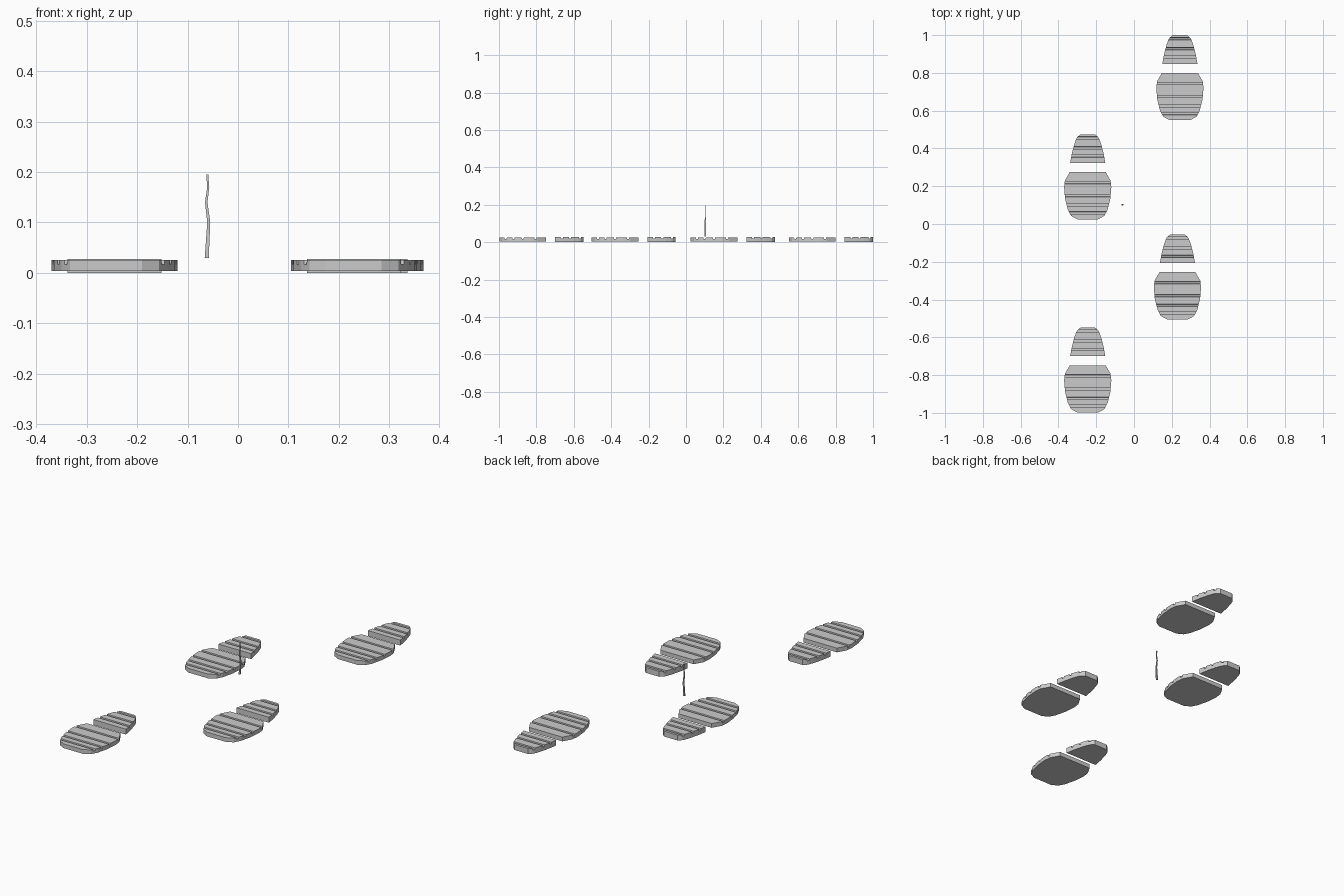
import bpy

cube = bpy.data.objects.get("Cube")
if cube:
    bpy.data.objects.remove(cube)

grey = bpy.data.materials.new("grey_rubber")
grey.use_nodes = True
colour = (0.6, 0.6, 0.6, 1)
grey.diffuse_color = colour
grey.node_tree.nodes["Principled BSDF"].inputs["Base Color"].default_value = colour


def loft(name, rings, location=(0, 0, 0)):
    """Skin a row of four-cornered rings and cap both ends."""
    verts = [v for ring in rings for v in ring]
    faces = [(3, 2, 1, 0)]
    for a in range(0, len(verts) - 4, 4):
        for i in range(4):
            j = (i + 1) % 4
            faces.append((a + i, a + j, a + 4 + j, a + 4 + i))
    last = len(verts) - 4
    faces.append(tuple(range(last, last + 4)))
    mesh = bpy.data.meshes.new(name)
    mesh.from_pydata(verts, [], faces)
    mesh.materials.append(grey)
    obj = bpy.data.objects.new(name, mesh)
    obj.location = location
    bpy.context.collection.objects.link(obj)
    return obj


def half_width(outline, y):
    for (y0, w0), (y1, w1) in zip(outline, outline[1:]):
        if y <= y1:
            return w0 + (w1 - w0) * (y - y0) / (y1 - y0)
    return outline[-1][1]


def tread(name, outline, grooves, bottom, top, location):
    """Flat pad with straight grooves cut across its upper side."""
    half, wall, depth = 0.006, 0.001, 0.009
    stations = []
    for g in grooves:
        stations += [(g - half, top), (g - half + wall, top - depth),
                     (g + half - wall, top - depth), (g + half, top)]
    for y, w in outline:
        if all(abs(y - g) > half for g in grooves):
            stations.append((y, top))
    rings = []
    for y, z in sorted(stations):
        w = half_width(outline, y)
        rings.append([(-w, y, bottom), (w, y, bottom), (w, y, z), (-w, y, z)])
    # ring order runs along +y, so reverse each ring for outward normals
    return loft(name, [ring[::-1] for ring in rings], location)


# Half-width outlines, measured along y from the front edge of each pad
sole_outline = [(0, 0.055), (0.018, 0.088), (0.05, 0.105), (0.11, 0.12),
                (0.17, 0.125), (0.205, 0.121), (0.25, 0.095)]
heel_outline = [(0, 0.093), (0.05, 0.084), (0.1, 0.071), (0.135, 0.058),
                (0.152, 0.038)]

# Four footprints in walking order
for side, number, x, y in [("left", "front", -0.245, -0.998),
                           ("right", "front", 0.23, -0.505),
                           ("left", "back", -0.245, 0.025),
                           ("right", "back", 0.243, 0.55)]:
    tread(f"{side}_{number}_sole", sole_outline, [0.034, 0.075, 0.125, 0.194],
          0.004, 0.026, (x, y, 0))
    tread(f"{side}_{number}_heel", heel_outline, [0.036, 0.08, 0.133],
          0, 0.028, (x, y + 0.298, 0))

# Thin crooked stalk
path = [(-0.062, 0.03, 0.004), (-0.058, 0.1, 0.003), (-0.063, 0.14, 0.0025),
        (-0.059, 0.17, 0.002), (-0.061, 0.195, 0.002)]
loft("stalk", [[(x - r, -r, z), (x + r, -r, z), (x + r, r, z), (x - r, r, z)]
               for x, z, r in path], (0, 0.103, 0))
